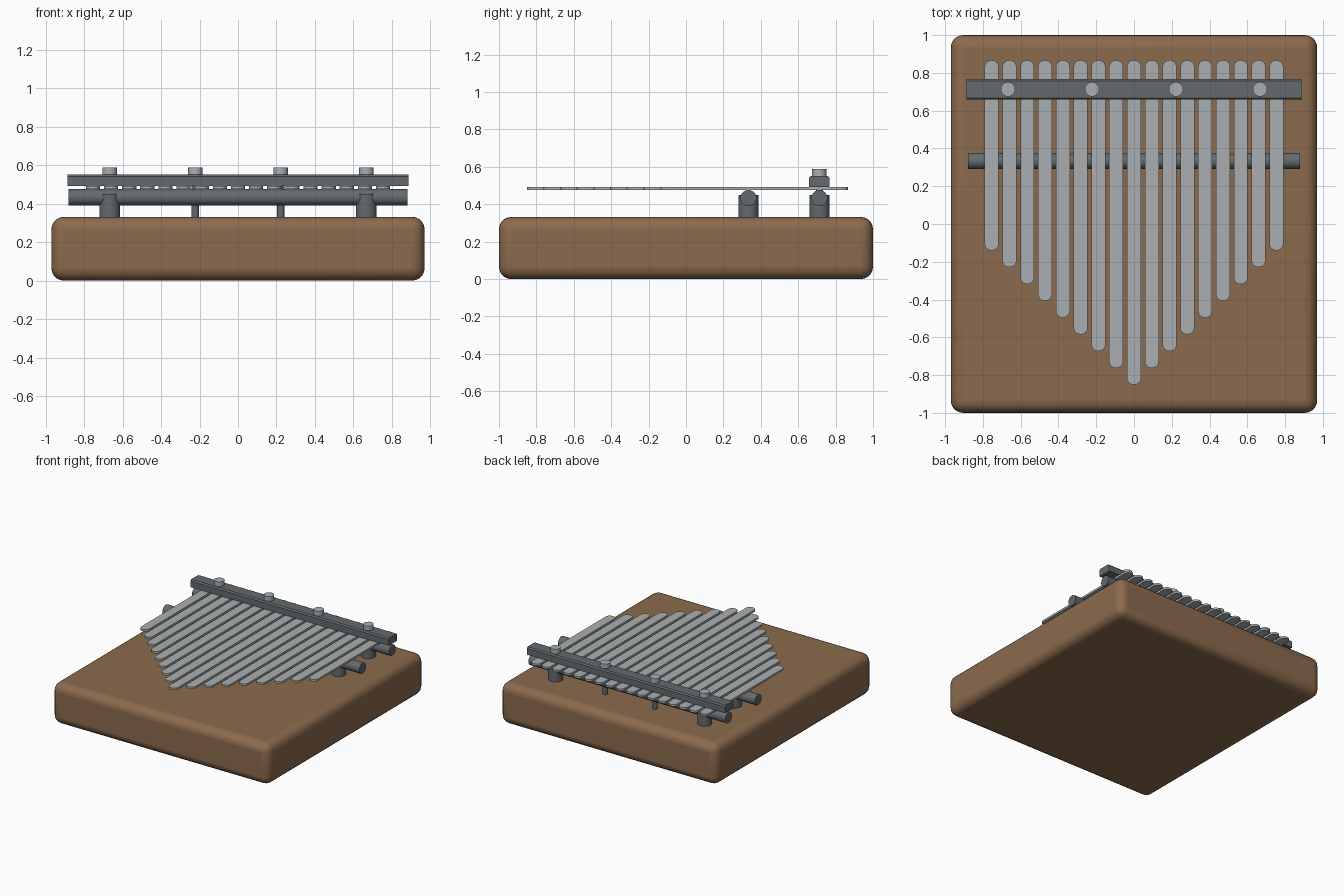
import bpy, bmesh, math

if "Cube" in bpy.data.objects:
    bpy.data.objects.remove(bpy.data.objects["Cube"])


def material(name, rgb):
    m = bpy.data.materials.new(name)
    m.diffuse_color = (*rgb, 1)
    m.use_nodes = True
    m.node_tree.nodes["Principled BSDF"].inputs["Base Color"].default_value = m.diffuse_color
    return m


WOOD = material("wood", (0.26, 0.145, 0.075))
DARK = material("dark_steel", (0.125, 0.145, 0.155))
STEEL = material("bright_steel", (0.41, 0.43, 0.44))


def finish(obj, name, mat):
    obj.name = name
    obj.data.materials.append(mat)
    bpy.ops.object.select_all(action='DESELECT')
    obj.select_set(True)
    bpy.context.view_layer.objects.active = obj
    bpy.ops.object.shade_smooth_by_angle(angle=math.radians(35))
    return obj


def cylinder(name, r, depth, loc, mat, axis='Z', sides=32):
    rot = (0, math.pi / 2, 0) if axis == 'X' else (0, 0, 0)
    bpy.ops.mesh.primitive_cylinder_add(vertices=sides, radius=r, depth=depth,
                                        location=loc, rotation=rot)
    return finish(bpy.context.object, name, mat)


def prism(name, points, offset, mat):
    """Extrude a closed 3D outline along offset."""
    bm = bmesh.new()
    face = bm.faces.new([bm.verts.new(p) for p in points])
    ext = bmesh.ops.extrude_face_region(bm, geom=[face])
    verts = [g for g in ext["geom"] if isinstance(g, bmesh.types.BMVert)]
    bmesh.ops.translate(bm, vec=offset, verts=verts)
    bmesh.ops.recalc_face_normals(bm, faces=bm.faces)
    mesh = bpy.data.meshes.new(name)
    bm.to_mesh(mesh)
    bm.free()
    obj = bpy.data.objects.new(name, mesh)
    bpy.context.collection.objects.link(obj)
    return finish(obj, name, mat)


def rounded_strip(x, w, y0, y1, r, z, n=6):
    """Outline of a strip along y with rounded ends."""
    pts = []
    corners = [(x + w - r, y1 - r), (x - w + r, y1 - r),
               (x - w + r, y0 + r), (x + w - r, y0 + r)]
    for q, (cx, cy) in enumerate(corners):
        for i in range(n + 1):
            a = (q + i / n) * math.pi / 2
            pts.append((cx + r * math.cos(a), cy + r * math.sin(a), z))
    return pts


# Wooden body with rounded edges
BODY_TOP = 0.332
bpy.ops.mesh.primitive_cube_add(size=1, location=(0, 0, BODY_TOP / 2))
body = bpy.context.object
body.scale = (1.94, 2, BODY_TOP)
bpy.ops.object.transform_apply(location=False, rotation=False, scale=True)
bevel = body.modifiers.new("rounding", 'BEVEL')
bevel.width = 0.066
bevel.segments = 5
finish(body, "body", WOOD)

# Two bridge rods, each on a pair of posts
REAR_Y, FRONT_Y, ROD_Z = 0.713, 0.334, 0.433
for label, y in (("rear", REAR_Y), ("front", FRONT_Y)):
    cylinder(f"{label}_bridge_rod", 0.043, 1.76, (0, y, ROD_Z), DARK, 'X')
    for side, x in (("left", -0.667), ("right", 0.667)):
        cylinder(f"{label}_post_{side}", 0.054, 0.13, (x, y, 0.385), DARK)

# Tines, longest in the middle
for i in range(-8, 9):
    tip = -0.851 + 0.0889 * abs(i)
    prism(f"tine_{i + 9}", rounded_strip(i * 0.0942, 0.037, tip, 0.867, 0.035, 0.476),
          (0, 0, 0.016), STEEL)

# Clamp bar with chamfered top edges
h, c, z0, z1 = 0.055, 0.01, 0.492, 0.552
prism("clamp_bar", [(-0.886, REAR_Y + y, z) for y, z in
                    ((-h, z0), (h, z0), (h, z1 - c), (h - c, z1), (c - h, z1), (-h, z1 - c))],
      (1.772, 0, 0), DARK)

# Clamp screws: bright head, dark shaft down into the body
for n, x in enumerate((-0.667, -0.222, 0.222, 0.667), 1):
    cylinder(f"screw_head_{n}", 0.038, 0.046, (x, REAR_Y, 0.566), STEEL)
    cylinder(f"screw_shaft_{n}", 0.019, 0.22, (x, REAR_Y, 0.43), DARK, sides=20)
